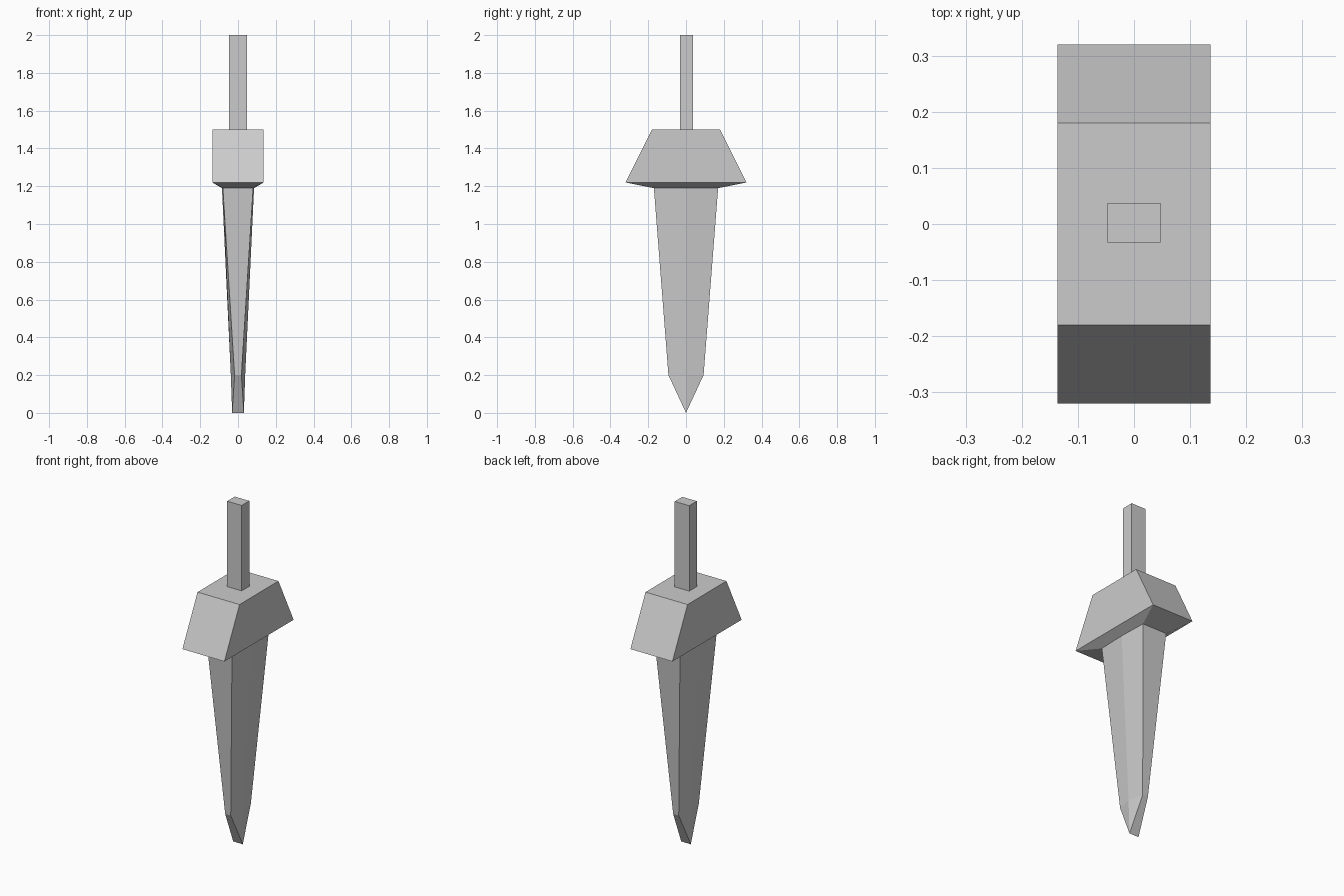
import bpy
import bmesh

if "Cube" in bpy.data.objects:
    bpy.data.objects.remove(bpy.data.objects["Cube"])


def ring(corner_x, ridge_x, half_y, z, cy=0.0):
    """Six-point section: four corners plus a ridge point on each broad side."""
    return [(corner_x, cy - half_y, z), (ridge_x, cy, z), (corner_x, cy + half_y, z),
            (-corner_x, cy + half_y, z), (-ridge_x, cy, z), (-corner_x, cy - half_y, z)]


def loft(name, sections, cap_top=False):
    """Skin between sections listed from bottom to top."""
    bm = bmesh.new()
    loops = [[bm.verts.new(p) for p in s] for s in sections]
    for low, high in zip(loops, loops[1:]):
        for i in range(6):
            j = (i + 1) % 6
            bm.faces.new((low[i], low[j], high[j], high[i]))
    if cap_top:
        bm.faces.new(loops[-1])
    bmesh.ops.remove_doubles(bm, verts=bm.verts, dist=1e-5)
    bmesh.ops.dissolve_degenerate(bm, edges=bm.edges, dist=1e-5)
    bmesh.ops.recalc_face_normals(bm, faces=bm.faces)
    mesh = bpy.data.meshes.new(name)
    bm.to_mesh(mesh)
    bm.free()
    obj = bpy.data.objects.new(name, mesh)
    bpy.context.collection.objects.link(obj)
    return obj


# Tapered blade ending in a short chisel edge along x
blade_root = ring(0.08, 0.085, 0.17, 1.19)
loft("blade", [ring(0.031, 0.031, 0.0, 0.0),
               ring(0.018, 0.038, 0.093, 0.2),
               blade_root])

# Wedge-shaped guard with a shallow underside meeting the blade
loft("guard", [blade_root,
               ring(0.136, 0.136, 0.32, 1.22),
               ring(0.136, 0.136, 0.18, 1.5)], cap_top=True)

# Square grip
loft("grip", [ring(0.047, 0.047, 0.035, 1.5, 0.002),
              ring(0.047, 0.047, 0.035, 2.0, 0.002)], cap_top=True)
